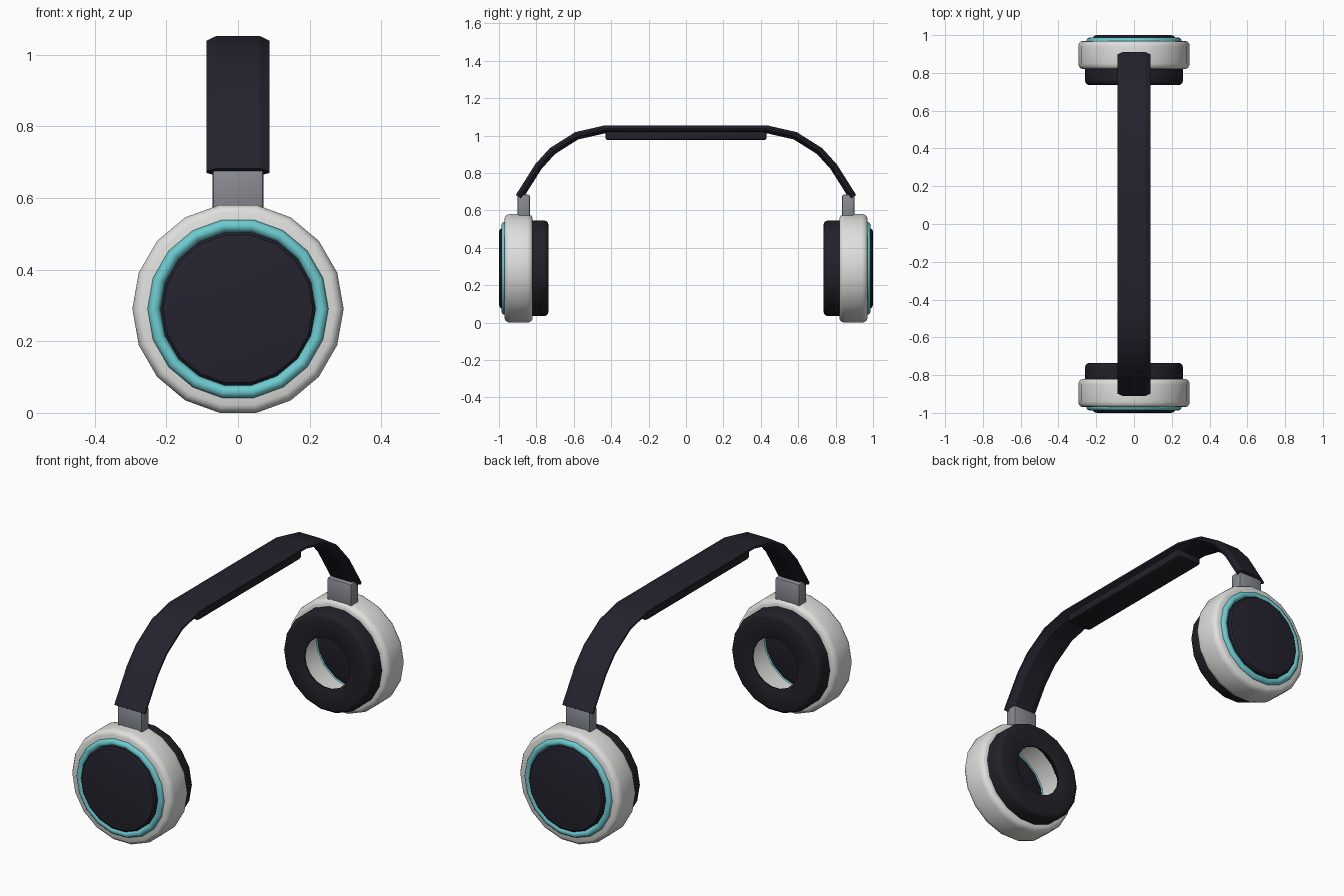
import bpy, bmesh, math
from mathutils import Vector

if "Cube" in bpy.data.objects:
    bpy.data.objects.remove(bpy.data.objects["Cube"])

SIDES = 18
CZ = 0.2905  # height of the ear cup axis


def material(name, rgb):
    m = bpy.data.materials.new(name)
    m.diffuse_color = (*rgb, 1)
    m.use_nodes = True
    m.node_tree.nodes["Principled BSDF"].inputs["Base Color"].default_value = m.diffuse_color
    return m


DARK = material("dark navy", (0.018, 0.017, 0.028))
PAD = material("cushion black", (0.015, 0.015, 0.021))
WHITE = material("soft white", (0.74, 0.74, 0.72))
TEAL = material("teal", (0.15, 0.60, 0.63))
GREY = material("slider grey", (0.25, 0.26, 0.29))


def finish(name, bm, mat, angle=35):
    bmesh.ops.remove_doubles(bm, verts=bm.verts, dist=1e-5)
    bmesh.ops.recalc_face_normals(bm, faces=bm.faces)
    me = bpy.data.meshes.new(name)
    bm.to_mesh(me)
    bm.free()
    me.materials.append(mat)
    ob = bpy.data.objects.new(name, me)
    bpy.context.collection.objects.link(ob)
    bpy.ops.object.select_all(action='DESELECT')
    ob.select_set(True)
    bpy.context.view_layer.objects.active = ob
    bpy.ops.object.shade_smooth_by_angle(angle=math.radians(angle))
    return ob


def revolve(name, profile, side, mat, closed=True, angle=35):
    """Spin (radius, distance) points about the cup axis (y)."""
    bm = bmesh.new()
    rings = []
    for i in range(SIDES):
        a = 2 * math.pi * i / SIDES
        rings.append([bm.verts.new((r * math.cos(a), side * d, CZ + r * math.sin(a)))
                      for r, d in profile])
    n = len(profile)
    for i in range(SIDES):
        A, B = rings[i], rings[(i + 1) % SIDES]
        for j in range(n if closed else n - 1):
            k = (j + 1) % n
            if profile[j][0] == 0:
                bm.faces.new((A[j], A[k], B[k]))
            elif profile[k][0] == 0:
                bm.faces.new((A[j], A[k], B[j]))
            else:
                bm.faces.new((A[j], A[k], B[k], B[j]))
    # merge the doubled points on the axis
    return finish(name, bm, mat, angle)


def box(name, centre, size, mat, bevel):
    bm = bmesh.new()
    bmesh.ops.create_cube(bm, size=1)
    for v in bm.verts:
        v.co = Vector([v.co[i] * size[i] + centre[i] for i in range(3)])
    bmesh.ops.bevel(bm, geom=bm.edges[:], offset=bevel, segments=2,
                    profile=0.5, affect='EDGES')
    return finish(name, bm, mat)


def sweep(name, path, section, mat):
    """Carry an (x, outward) cross-section along a (y, z) path."""
    bm = bmesh.new()
    pts = [Vector(p) for p in path]
    rings = []
    for i, p in enumerate(pts):
        t = Vector((0, 0))
        if i > 0:
            t += (p - pts[i - 1]).normalized()
        if i < len(pts) - 1:
            t += (pts[i + 1] - p).normalized()
        t.normalize()
        n = Vector((-t.y, t.x))
        rings.append([bm.verts.new((x, p.x + n.x * h, p.y + n.y * h)) for x, h in section])
    m = len(section)
    for A, B in zip(rings, rings[1:]):
        for j in range(m):
            k = (j + 1) % m
            bm.faces.new((A[j], A[k], B[k], B[j]))
    bm.faces.new(rings[0])
    bm.faces.new(rings[-1])
    return finish(name, bm, mat, 25)


# profiles of the ear cup parts: (radius, distance from the middle)
shell = [(0.222, 0.82), (0.272, 0.82), (0.284, 0.825), (0.292, 0.836), (0.295, 0.85),
         (0.295, 0.94), (0.292, 0.954), (0.284, 0.965), (0.272, 0.97), (0.222, 0.97)]
cushion = [(0.205, 0.825), (0.26, 0.825), (0.26, 0.76), (0.256, 0.747), (0.247, 0.738),
           (0.235, 0.735), (0.14, 0.735), (0.132, 0.739), (0.132, 0.746)]
ring = [(0.235 + 0.018 * math.cos(math.pi * i / 4), 0.969 + 0.018 * math.sin(math.pi * i / 4))
        for i in range(8)]
disc = [(0, 0.955), (0.205, 0.955), (0.217, 0.962), (0.217, 0.988), (0.209, 0.997),
        (0.195, 1.0), (0, 1.0)]

for side, label in ((-1, "front"), (1, "back")):
    revolve(label + "_cup_shell", shell, side, WHITE)
    revolve(label + "_ear_cushion", cushion, side, PAD)
    revolve(label + "_accent_ring", ring, side, TEAL, angle=60)
    revolve(label + "_cup_plate", disc, side, DARK, closed=False)
    # slider between the cup and the headband
    box(label + "_slider", (0, side * 0.867, 0.62), (0.142, 0.066, 0.13), GREY, 0.01)

# headband: flat chamfered strip over a faceted arch
half = [(0.44, 1.033), (0.585, 1.0), (0.715, 0.918), (0.79, 0.835), (0.893, 0.672)]
path = half[::-1] + [(-y, z) for y, z in half]
section = [(-0.05, 0.022), (0.05, 0.022), (0.088, 0.004), (0.088, -0.006),
           (0.06, -0.02), (-0.06, -0.02), (-0.088, -0.006), (-0.088, 0.004)]
sweep("headband", path, section, DARK)

# padding under the top of the headband
box("headband_padding", (0, 0, 1.0), (0.14, 0.86, 0.048), PAD, 0.012)
